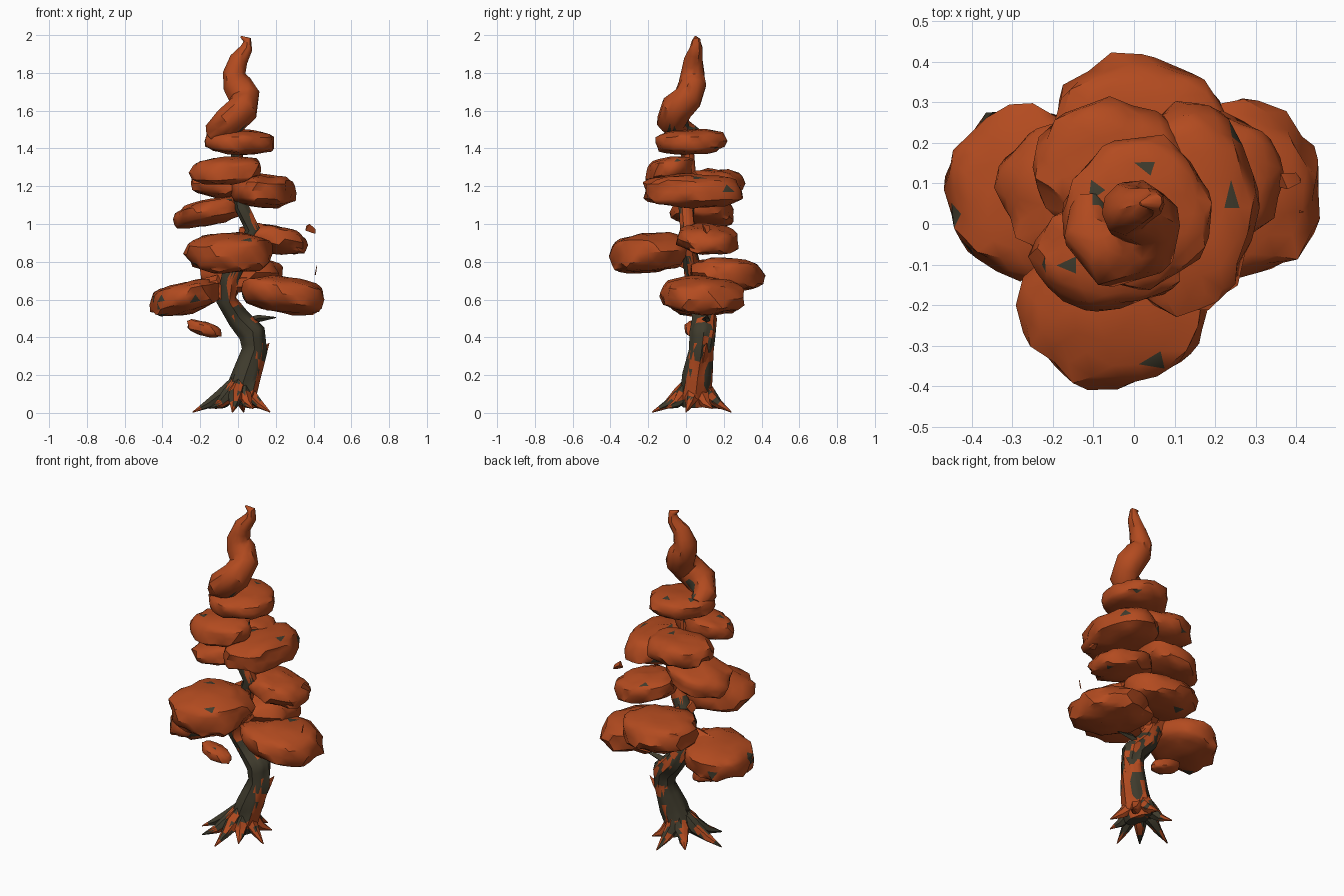
import bpy, bmesh, math, random
from mathutils import Vector, noise

if "Cube" in bpy.data.objects:
    bpy.data.objects.remove(bpy.data.objects["Cube"])

random.seed(4)


def material(name, rgb):
    m = bpy.data.materials.new(name)
    m.diffuse_color = (*rgb, 1)
    m.use_nodes = True
    m.node_tree.nodes["Principled BSDF"].inputs["Base Color"].default_value = m.diffuse_color
    return m


RUST = material("rust foliage", (0.45, 0.07, 0.014))
BARK = material("dark bark", (0.05, 0.044, 0.026))


def finish(bm, name, angle=45):
    bmesh.ops.recalc_face_normals(bm, faces=bm.faces)
    mesh = bpy.data.meshes.new(name)
    bm.to_mesh(mesh)
    bm.free()
    ob = bpy.data.objects.new(name, mesh)
    bpy.context.collection.objects.link(ob)
    mesh.materials.append(RUST)
    mesh.materials.append(BARK)
    bpy.ops.object.select_all(action='DESELECT')
    ob.select_set(True)
    bpy.context.view_layer.objects.active = ob
    bpy.ops.object.shade_smooth_by_angle(angle=math.radians(angle))
    return ob


def tube(name, path, sides=8, rough=0.12, bark=None, cuts=0):
    """Tapered tube through (x, y, z, radius); bark(face) picks dark faces."""
    bm = bmesh.new()
    pts = [Vector(p[:3]) for p in path]
    side, rings, old = Vector((1, 0, 0)), [], Vector((0, 0, 1))
    for i, p in enumerate(pts):
        t = (pts[min(i + 1, len(pts) - 1)] - pts[max(i - 1, 0)]).normalized()
        side = old.rotation_difference(t) @ side
        old = t
        up = t.cross(side)
        ring = []
        for k in range(sides):
            a = math.tau * k / sides
            r = path[i][3] * (1 + random.uniform(-rough, rough))
            ring.append(bm.verts.new(p + (side * math.cos(a) + up * math.sin(a)) * r))
        rings.append(ring)
    for a, b in zip(rings, rings[1:]):
        for k in range(sides):
            j = (k + 1) % sides
            bm.faces.new((a[k], a[j], b[j], b[k]))
    bm.faces.new(rings[0][::-1])
    bm.faces.new(rings[-1])
    bmesh.ops.recalc_face_normals(bm, faces=bm.faces)
    bmesh.ops.triangulate(bm, faces=bm.faces)
    if cuts:
        bmesh.ops.subdivide_edges(bm, edges=bm.edges[:], cuts=cuts, use_grid_fill=True)
        bmesh.ops.triangulate(bm, faces=bm.faces)
    if bark:
        bm.normal_update()
        for f in bm.faces:
            f.material_index = int(bark(f))
    return finish(bm, name)


def patchy(f):
    # bark is dark, with ragged rusty patches low on the right and under the canopy
    c = f.calc_center_median()
    rust = 0.4 * f.normal.x + 0.2 * f.normal.y + 0.9 * noise.noise(c * 14)
    if c.z > 0.6:
        rust += 0.3
    elif c.z > 0.48:
        rust += 0.25
    elif c.z > 0.36:
        rust -= 0.15
    elif c.z < 0.14:
        rust += 0.15
    return rust < 0.32


def pad(name, c, r, droop=0.0, rough=0.18, jitter=0.025):
    """Lumpy flattened foliage pad that droops away from the trunk."""
    bm = bmesh.new()
    bmesh.ops.create_icosphere(bm, subdivisions=3, radius=1)
    c = Vector(c)
    out = Vector((c.x, c.y - 0.04, 0)).normalized()
    for v in bm.verts:
        n = v.co.copy()
        lump = 1 + rough * noise.noise(n * 2.2 + c * 17) + random.uniform(-jitter, jitter)
        h = math.copysign(abs(n.z) ** 0.6, n.z)
        p = Vector((n.x * r[0], n.y * r[1], h * r[2])) * lump
        p.z -= droop * p.dot(out)
        v.co = c + p
    for f in bm.faces:
        f.material_index = int(random.random() < 0.012)
    return finish(bm, name, 38)


# Crooked trunk
tube("trunk", [(-0.01, 0.05, 0.05, 0.085), (0.01, 0.05, 0.11, 0.085), (0.04, 0.06, 0.2, 0.076),
               (0.085, 0.08, 0.33, 0.065), (0.075, 0.09, 0.42, 0.066), (0.0, 0.1, 0.5, 0.063),
               (-0.06, 0.08, 0.6, 0.058), (-0.04, 0.04, 0.72, 0.052), (0.03, 0.02, 0.85, 0.045),
               (0.08, 0.01, 0.97, 0.04), (0.02, 0.0, 1.09, 0.04), (-0.01, 0.02, 1.25, 0.035),
               (0.0, 0.0, 1.46, 0.035)], bark=patchy, cuts=2)

# Splayed pointed roots
ROOTS = [(-0.24, 0.0), (-0.15, -0.13), (-0.03, -0.18), (0.08, -0.11), (0.17, 0.0),
         (0.13, 0.14), (0.03, 0.24), (-0.12, 0.18)]
for i, (x, y) in enumerate(ROOTS):
    dx, dy = x, y - 0.05
    tube("root_%d" % i, [(0.02 + dx * 0.15, 0.055 + dy * 0.15, 0.17, 0.03),
                         (dx * 0.35, 0.05 + dy * 0.35, 0.095, 0.042),
                         (dx * 0.65, 0.05 + dy * 0.65, 0.047, 0.024),
                         (x, y, 0.004 + 0.02 * (i % 2), 0.003)], sides=6, cuts=1,
         bark=lambda f, d=dx: 0.9 * noise.noise(f.calc_center_median() * 16) + 1.3 * d < -0.02)

# Branches that carry the lower pads
for name, path in {
    "left_branch": [(-0.06, 0.08, 0.6, 0.05), (-0.12, 0.08, 0.675, 0.055), (-0.25, 0.08, 0.64, 0.05)],
    "right_branch": [(-0.04, 0.06, 0.68, 0.045), (0.06, 0.07, 0.69, 0.045), (0.2, 0.09, 0.65, 0.05)],
    "back_branch": [(-0.05, 0.06, 0.64, 0.045), (-0.02, 0.14, 0.7, 0.04), (0.02, 0.24, 0.73, 0.03)],
    "front_branch": [(-0.02, 0.03, 0.78, 0.045), (-0.03, -0.08, 0.84, 0.04), (-0.04, -0.2, 0.84, 0.03)],
}.items():
    tube(name, path, sides=6)

# Foliage pads spiralling up the trunk
pad("left_low_pad", (-0.28, 0.085, 0.61), (0.185, 0.21, 0.085), 0.2)
pad("right_low_pad", (0.235, 0.085, 0.625), (0.22, 0.22, 0.095), 0.12)
pad("back_low_pad", (0.02, 0.22, 0.735), (0.22, 0.19, 0.088), 0.05)
pad("front_pad", (-0.04, -0.2, 0.845), (0.23, 0.21, 0.105), 0.08)
pad("right_middle_pad", (0.19, 0.115, 0.92), (0.18, 0.16, 0.072), 0.18)
pad("left_middle_pad", (-0.155, 0.09, 1.06), (0.18, 0.165, 0.067), 0.2)
pad("right_upper_pad", (0.13, 0.04, 1.175), (0.17, 0.26, 0.088), 0.05)
pad("back_upper_pad", (-0.06, 0.14, 1.215), (0.185, 0.16, 0.078), 0.0)
pad("front_upper_pad", (-0.06, -0.08, 1.285), (0.185, 0.13, 0.07), 0.15)
pad("crown_pad", (0.01, 0.025, 1.435), (0.185, 0.185, 0.066), 0.04, 0.12)

# Curling tip
tube("curled_tip", [(-0.11, 0.06, 1.46, 0.045), (-0.11, -0.02, 1.49, 0.068), (-0.05, -0.075, 1.545, 0.085),
                    (0.03, -0.05, 1.61, 0.085), (0.035, 0.01, 1.67, 0.08), (-0.005, 0.035, 1.74, 0.076),
                    (-0.02, 0.035, 1.8, 0.064), (0.005, 0.04, 1.87, 0.05), (0.045, 0.055, 1.93, 0.034),
                    (0.05, 0.055, 1.975, 0.022), (0.015, 0.05, 1.992, 0.005)], sides=9, rough=0.07, cuts=1,
     bark=lambda f: f.calc_center_median().z < 1.57 and noise.noise(f.calc_center_median() * 13) > 0.32)

# Small stray leaf clump, twig stubs and loose leaf scraps
pad("stray_clump", (-0.18, 0.05, 0.445), (0.09, 0.055, 0.038), -0.25)
tube("right_twig", [(0.03, 0.1, 0.47, 0.03), (0.11, 0.11, 0.5, 0.018), (0.2, 0.1, 0.505, 0.003)],
     sides=4, bark=lambda f: True)
tube("low_twig", [(0.11, 0.09, 0.28, 0.03), (0.14, 0.1, 0.33, 0.018), (0.165, 0.11, 0.37, 0.002)], sides=4)
tube("upper_scrap", [(0.365, 0.1, 0.985, 0.025), (0.4, 0.11, 0.965, 0.016), (0.41, 0.11, 0.95, 0.002)], sides=3)
tube("lower_scrap", [(0.408, 0.03, 0.73, 0.004), (0.417, 0.03, 0.78, 0.002)], sides=3)
